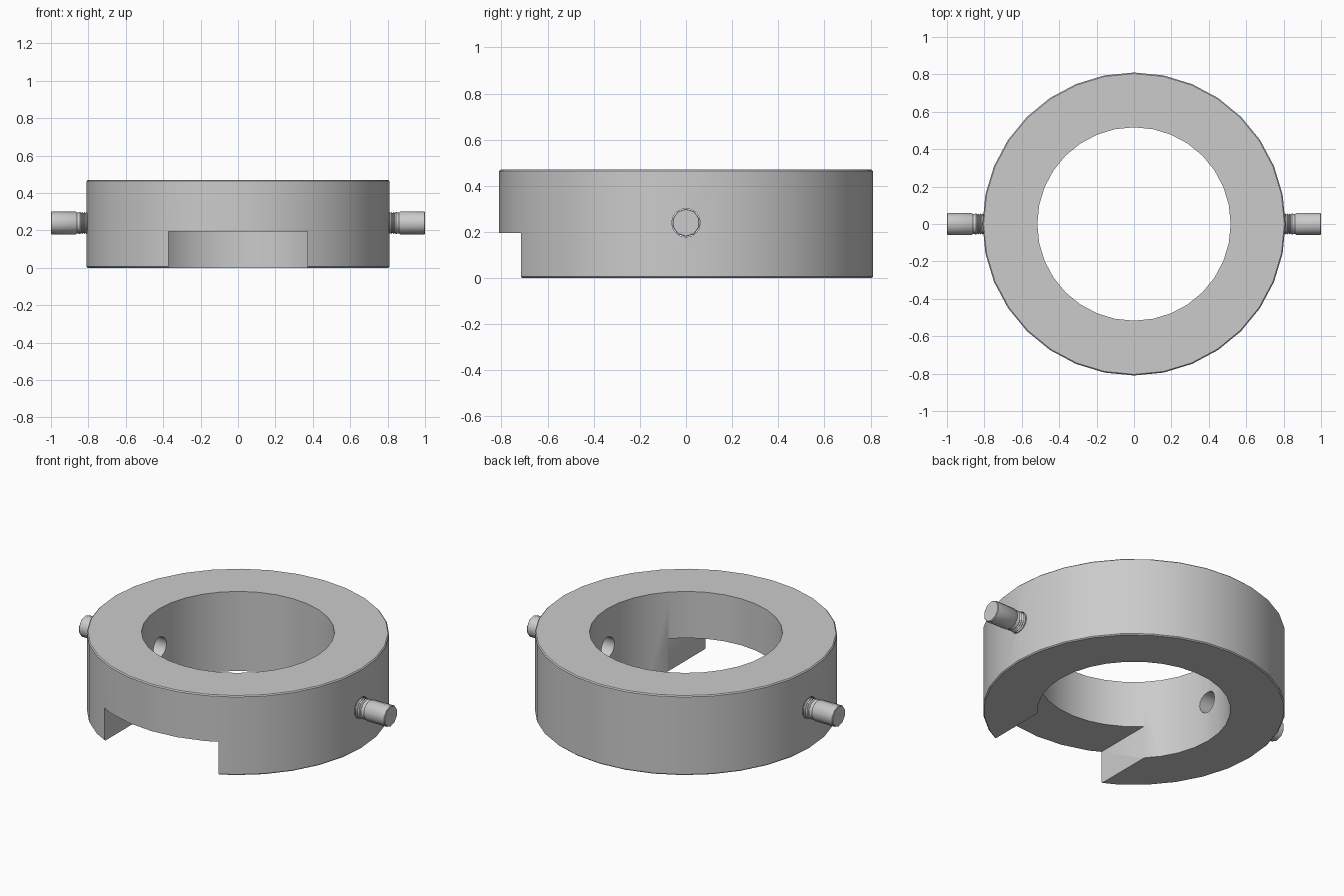
import bpy
import math
from mathutils import Matrix

if "Cube" in bpy.data.objects:
    bpy.data.objects.remove(bpy.data.objects["Cube"])

OUTER, INNER, HEIGHT = 0.81, 0.517, 0.47
PIN_Z, PIN_R = 0.24, 0.062

steel = bpy.data.materials.new("grey steel")
steel.use_nodes = True
steel.diffuse_color = (0.6, 0.6, 0.6, 1)
steel.node_tree.nodes["Principled BSDF"].inputs["Base Color"].default_value = (0.6, 0.6, 0.6, 1)


def lathe(name, profile, sides, closed):
    """Revolve (radius, height) points round z; an open profile gets end caps."""
    verts = [(r * math.cos(math.tau * k / sides), r * math.sin(math.tau * k / sides), h)
             for r, h in profile for k in range(sides)]
    n = len(profile)
    faces = []
    for i in range(n if closed else n - 1):
        a, b = i * sides, (i + 1) % n * sides
        for k in range(sides):
            m = (k + 1) % sides
            faces.append((a + k, a + m, b + m, b + k))
    if not closed:
        faces.append(tuple(reversed(range(sides))))
        faces.append(tuple(range((n - 1) * sides, n * sides)))
    mesh = bpy.data.meshes.new(name)
    mesh.from_pydata(verts, [], faces)
    mesh.materials.append(steel)
    obj = bpy.data.objects.new(name, mesh)
    bpy.context.collection.objects.link(obj)
    return obj


def smooth(obj):
    bpy.ops.object.select_all(action='DESELECT')
    obj.select_set(True)
    bpy.context.view_layer.objects.active = obj
    bpy.ops.object.shade_smooth_by_angle(angle=math.radians(40))


def cut(obj, cutter):
    mod = obj.modifiers.new("cut " + cutter.name, 'BOOLEAN')
    mod.operation = 'DIFFERENCE'
    mod.solver = 'EXACT'
    mod.object = cutter
    bpy.context.view_layer.objects.active = obj
    bpy.ops.object.modifier_apply(modifier=mod.name)
    bpy.data.objects.remove(cutter)


# Collar ring with fine chamfers on its outer rims
c = 0.006
ring = lathe("collar_ring", [(INNER, 0), (OUTER - c, 0), (OUTER, c), (OUTER, HEIGHT - c),
                             (OUTER - c, HEIGHT), (INNER, HEIGHT)], 32, True)
for p in ring.data.polygons:
    p.flip() if hasattr(p, "flip") else None

# Notch through the front wall, open at the bottom
bpy.ops.mesh.primitive_cube_add(size=1, location=(0, -0.6, 0.045))
notch = bpy.context.object
notch.name = "notch_cutter"
notch.scale = (0.744, 1.0, 0.3)
notch.hide_render = True
bpy.context.view_layer.update()
cut(ring, notch)

# Radial screw holes through both side walls
for side in (-1, 1):
    hole = lathe("hole_cutter", [(PIN_R, 0.4), (PIN_R, 0.95)], 16, False)
    hole.hide_render = True
    hole.matrix_world = Matrix.Translation((0, 0, PIN_Z)) @ Matrix.Rotation(side * math.pi / 2, 4, 'Y')
    bpy.context.view_layer.update()
    cut(ring, hole)
smooth(ring)

# Screw pins: threaded inner length, plain head
thread = [(0.048, 0.6)]
x = 0.61
while x < 0.85:
    thread += [(0.053, x), (0.059, x + 0.006)]
    x += 0.012
pin_profile = thread + [(0.055, 0.86), (0.061, 0.867), (0.061, 0.997), (0.058, 1.0)]
for side, name in ((-1, "right_pin"), (1, "left_pin")):
    pin = lathe(name, pin_profile, 10, False)
    pin.data.transform(Matrix.Translation((0, 0, PIN_Z)) @ Matrix.Rotation(side * math.pi / 2, 4, 'Y'))
    smooth(pin)
